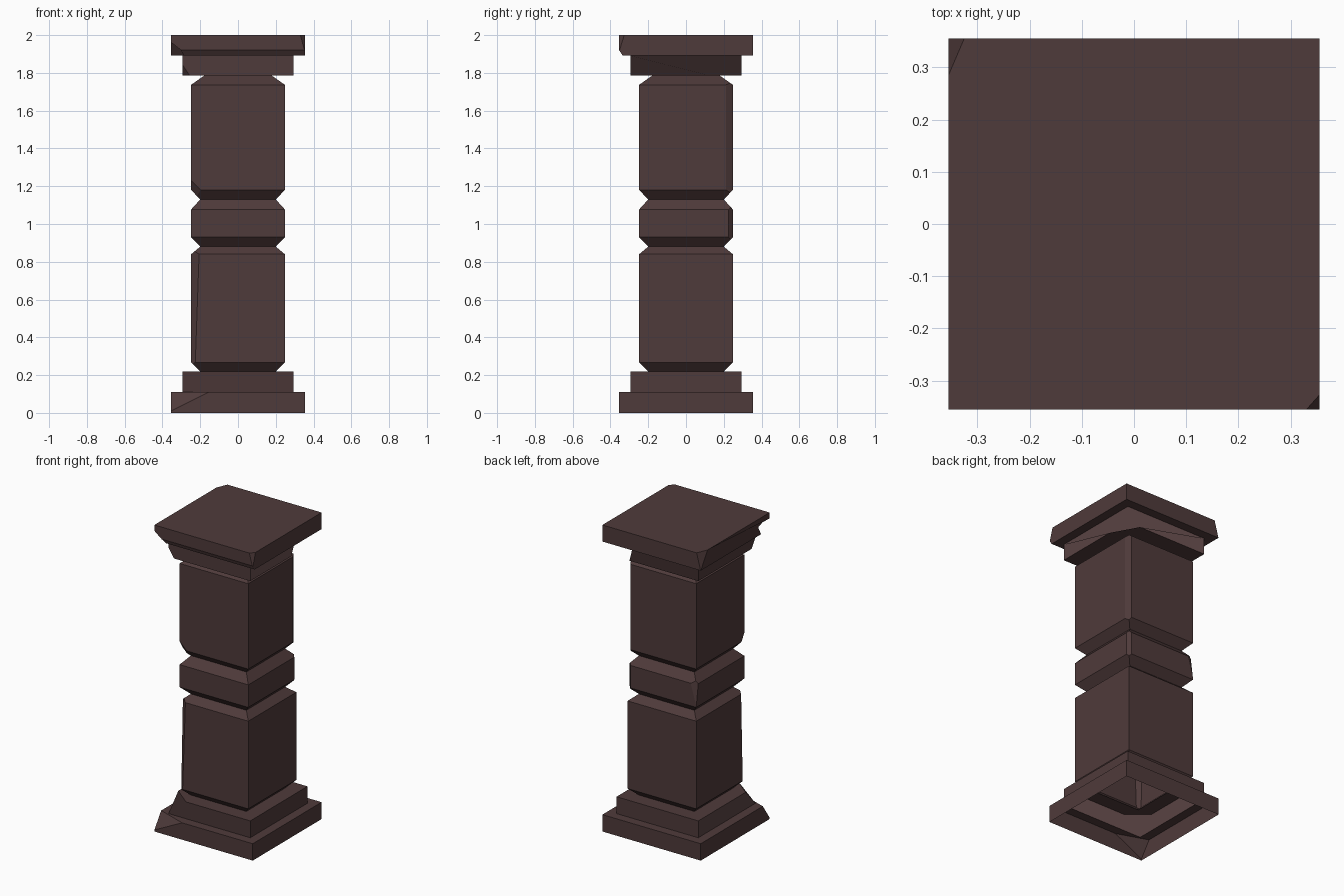
import bpy, bmesh
from mathutils import Vector

if "Cube" in bpy.data.objects:
    bpy.data.objects.remove(bpy.data.objects["Cube"])

# Square pillar profile: (half width, height)
PROFILE = [
    (0.355, 0.0), (0.355, 0.11), (0.295, 0.11), (0.295, 0.22), (0.20, 0.22),
    (0.248, 0.268), (0.248, 0.84), (0.20, 0.88), (0.248, 0.93), (0.248, 1.077),
    (0.20, 1.13), (0.248, 1.18), (0.248, 1.737), (0.18, 1.785), (0.295, 1.785),
    (0.295, 1.892), (0.355, 1.892), (0.355, 2.0),
]
BIG = 1e4

bm = bmesh.new()
rings = [[bm.verts.new((sx * h, sy * h, z))
          for sx, sy in ((-1, -1), (1, -1), (1, 1), (-1, 1))] for h, z in PROFILE]
for lo, hi in zip(rings, rings[1:]):
    for i in range(4):
        j = (i + 1) % 4
        bm.faces.new((lo[i], lo[j], hi[j], hi[i]))
bm.faces.new(rings[0][::-1])
bm.faces.new(rings[-1])


def chip(sx, sy, sz, half, z, a, b, c, z_low, z_high):
    """Slice a corner off one tier; a, b, c are the cut lengths along x, y, z."""
    corner = Vector((sx * half, sy * half, z))
    n = Vector((sx / a, sy / b, sz / c))
    point = corner - n / n.length_squared
    faces = [f for f in bm.faces
             if all(z_low - 1e-3 < v.co.z < z_high + 1e-3 for v in f.verts)]
    edges = {e for f in faces for e in f.edges}
    verts = {v for f in faces for v in f.verts}
    bmesh.ops.bisect_plane(bm, geom=list(verts) + list(edges) + faces, dist=1e-5,
                           plane_co=point, plane_no=n.normalized(), clear_outer=True)
    rim = [e for e in bm.edges if e.is_boundary]
    if rim:
        bmesh.ops.holes_fill(bm, edges=rim, sides=0)


# Cap chips
chip(-1, 1, 1, 0.355, 2.0, 0.03, 0.07, 0.11, 1.892, 2.0)
chip(1, -1, 1, 0.355, 2.0, 0.025, 0.028, 0.09, 1.892, 2.0)
chip(1, -1, -1, 0.355, 1.892, BIG, 0.02, 0.03, 1.892, 2.0)
chip(-1, -1, -1, 0.355, 1.892, 0.09, 0.07, 0.07, 1.892, 2.0)
# Upper step chip
chip(-1, -1, -1, 0.295, 1.785, 0.04, 0.04, 0.06, 1.785, 1.892)
# Upper shaft chips
chip(1, 1, 1, 0.248, 1.737, 0.02, 0.036, BIG, 1.13, 1.785)
chip(-1, -1, -1, 0.248, 1.18, 0.05, 0.03, 0.05, 1.13, 1.785)
# Middle block chips
chip(1, 1, 1, 0.248, 1.077, 0.022, 0.022, BIG, 0.88, 1.13)
chip(-1, 1, 1, 0.248, 1.077, 0.04, 0.02, 0.14, 0.88, 1.13)
# Lower shaft chip
chip(-1, -1, 1, 0.248, 0.84, 0.042, 0.034, 1.2, 0.22, 0.88)
# Base chip
chip(-1, -1, 1, 0.355, 0.11, 0.20, 0.07, 0.10, 0.0, 0.11)

bmesh.ops.recalc_face_normals(bm, faces=bm.faces[:])
# Hollow underside
bottom = [f for f in bm.faces if all(abs(v.co.z) < 1e-4 for v in f.verts)]
bmesh.ops.delete(bm, geom=bottom, context='FACES')

mesh = bpy.data.meshes.new("stone_pillar")
bm.to_mesh(mesh)
bm.free()
pillar = bpy.data.objects.new("stone_pillar", mesh)
bpy.context.collection.objects.link(pillar)

stone = bpy.data.materials.new("dark brown stone")
stone.diffuse_color = (0.078, 0.043, 0.043, 1)
stone.use_nodes = True
stone.node_tree.nodes["Principled BSDF"].inputs["Base Color"].default_value = stone.diffuse_color
mesh.materials.append(stone)
